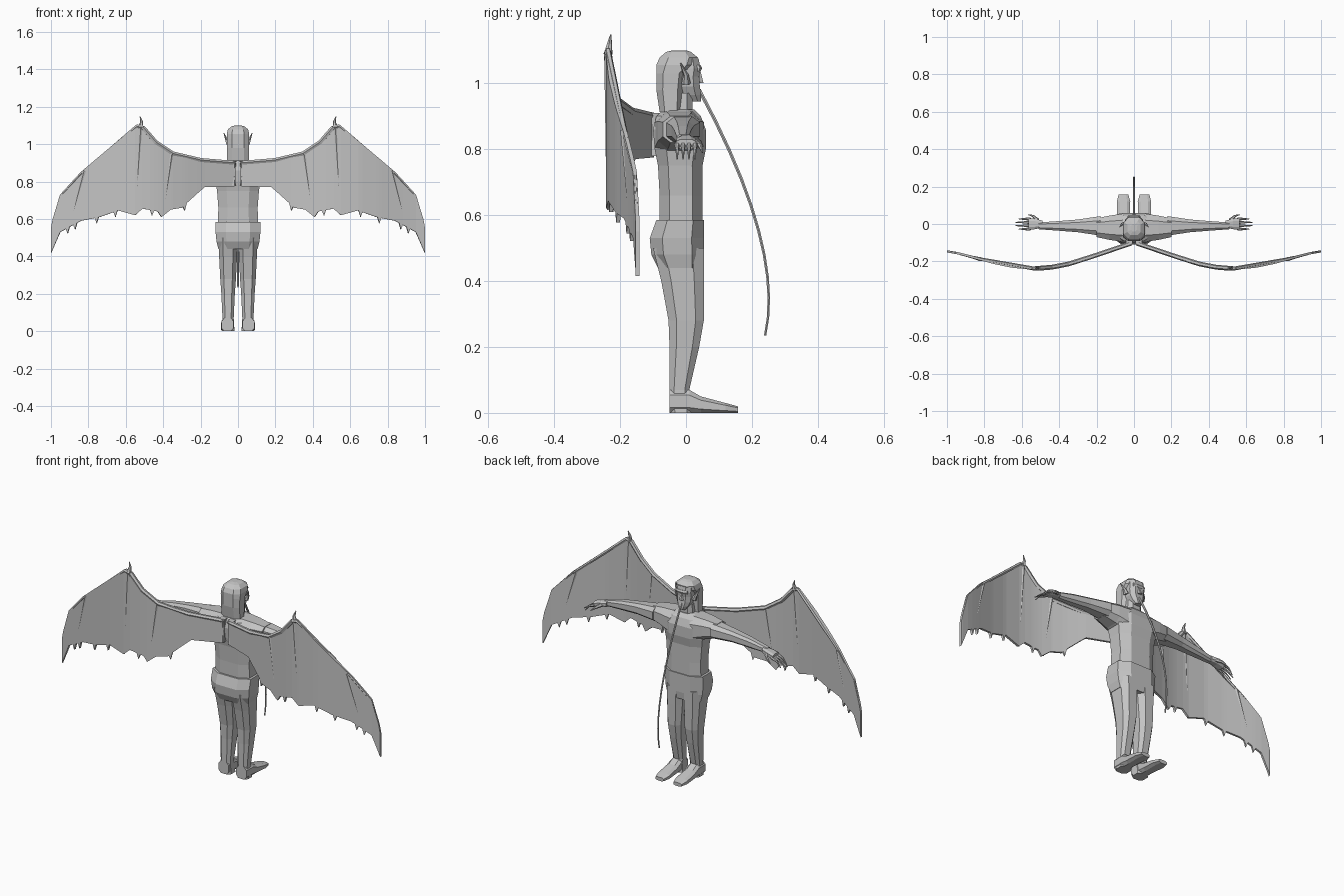
import bpy, bmesh, math
from mathutils import Vector

default_cube = bpy.data.objects.get("Cube")
if default_cube:
    bpy.data.objects.remove(default_cube, do_unlink=True)

GREY = (.55, .55, .55, 1)
grey = bpy.data.materials.new("plain grey")
grey.use_nodes = True
grey.diffuse_color = GREY
grey.node_tree.nodes["Principled BSDF"].inputs["Base Color"].default_value = GREY


def finish(name, bm, mirror, thickness=0):
    bmesh.ops.recalc_face_normals(bm, faces=bm.faces)
    mesh = bpy.data.meshes.new(name)
    bm.to_mesh(mesh)
    bm.free()
    mesh.materials.append(grey)
    part = bpy.data.objects.new(name, mesh)
    bpy.context.collection.objects.link(part)
    if thickness:
        solid = part.modifiers.new("thickness", "SOLIDIFY")
        solid.thickness = thickness
        solid.offset = 0
    if mirror:
        part.modifiers.new("other side", "MIRROR")


def skin(name, rings, mirror):
    """Join rings of points into a closed, faceted tube."""
    bm = bmesh.new()
    loops = [[bm.verts.new(point) for point in ring] for ring in rings]
    for lower, upper in zip(loops, loops[1:]):
        for i in range(len(lower)):
            bm.faces.new((lower[i - 1], lower[i], upper[i], upper[i - 1]))
    bm.faces.new(loops[0])
    bm.faces.new(loops[-1])
    finish(name, bm, mirror)


def circle(sides, turn=0):
    angles = [math.tau * (i + turn) / sides for i in range(sides)]
    return [(math.cos(angle), math.sin(angle)) for angle in angles]


def boxy(value):
    """Push a circle coordinate outward, towards a rounded square."""
    return math.copysign(abs(value / math.cos(math.pi / 8)) ** .7, value)


def loft(name, axis, centre, sections, mirror=False):
    """Each section is (position on axis, half width, lower edge, upper edge)."""
    rings = []
    for position, half, low, high in sections:
        ring = []
        for c, s in circle(8, .5):
            across = centre + half * boxy(c)
            other = (low + high) / 2 + boxy(s) * (high - low) / 2
            ring.append({"x": (position, across, other),
                         "y": (across, position, other),
                         "z": (across, other, position)}[axis])
        rings.append(ring)
    skin(name, rings, mirror)


def limb(name, points, start, end, mirror=True):
    """A thin six-sided rod along the points, tapering evenly."""
    path = [Vector(point) for point in points]
    rings = []
    last = len(path) - 1
    heading = path[1] - path[0]
    turn = heading.to_track_quat("Z", "Y")
    for i, point in enumerate(path):
        ahead = path[min(i + 1, last)] - path[max(i - 1, 0)]
        turn = heading.rotation_difference(ahead) @ turn
        heading = ahead
        radius = start + (end - start) * i / last
        rings.append([point + turn @ Vector((c, s, 0)) * radius for c, s in circle(6)])
    skin(name, rings, mirror)


def along(profile, x):
    """Read a height from a profile of (x, height)."""
    for (left, first), (right, second) in zip(profile, profile[1:]):
        if x <= right:
            return first + (second - first) * (x - left) / (right - left)
    return profile[-1][1]


# Torso, hips and neck
loft("torso", "z", 0, [(.56, .108, -.08, .05), (.66, .105, -.08, .05),
                       (.75, .112, -.085, .05), (.8, .12, -.095, .06),
                       (.86, .125, -.1, .06), (.9, .1, -.09, .045),
                       (.92, .05, -.07, .025)])
loft("hips", "z", 0, [(.44, .105, -.085, .05), (.48, .115, -.105, .055),
                      (.53, .12, -.11, .055), (.585, .12, -.09, .055)])
loft("neck", "z", 0, [(.9, .045, -.06, .02), (.97, .04, -.05, .02)])

# Legs and feet
loft("leg", "z", .053, [(0, .034, -.05, .02), (.07, .03, -.05, .01),
                        (.2, .036, -.05, .04), (.28, .042, -.053, .054),
                        (.4, .048, -.075, .055), (.5, .052, -.1, .055)], True)
loft("foot", "y", .056, [(-.05, .032, 0, .07), (.01, .033, 0, .07),
                         (.045, .034, 0, .05), (.12, .036, 0, .03),
                         (.157, .026, 0, .02)], True)

# Arms, palms and fingers
loft("shoulder", "x", -.02, [(.06, .075, .77, .915), (.13, .065, .8, .91),
                             (.2, .05, .82, .9)], True)
loft("arm", "x", -.01, [(.18, .052, .82, .9), (.3, .034, .825, .885),
                        (.4, .026, .82, .87), (.51, .018, .815, .845)], True)
loft("palm", "x", 0, [(.49, .018, .815, .845), (.53, .028, .81, .84),
                      (.565, .03, .8, .83)], True)
for i, finger in enumerate(("little", "ring", "middle", "index")):
    y = (i - 1.5) * .018
    reach = .615 + .02 * (i in (1, 2))
    limb(finger + "_finger", [(.555, y, .815), (.59, y, .8), (reach, y, .77)], .009, .002)
limb("thumb", [(.515, .02, .825), (.54, .043, .81), (.565, .05, .79)], .011, .002)

# Head
loft("hair", "z", 0, [(.913, .058, -.08, -.012), (.98, .058, -.09, -.006),
                      (1.03, .06, -.09, 0), (1.055, .06, -.09, .03),
                      (1.078, .054, -.08, .036), (1.095, .036, -.06, .015),
                      (1.1, .015, -.04, 0)])
loft("face", "z", 0, [(.945, .018, 0, .046), (.965, .032, -.03, .046),
                      (.99, .043, -.04, .042), (1.02, .046, -.04, .04),
                      (1.045, .047, -.04, .044), (1.075, .045, -.04, .038)])
loft("brow", "z", 0, [(1.036, .034, .02, .044), (1.046, .036, .02, .049),
                      (1.056, .034, .02, .044)])
limb("nose", [(0, .042, 1), (0, .04, 1.035)], .013, .005, False)
limb("ear", [(.05, 0, 1), (.062, 0, 1.025), (.076, -.016, 1.06)], .014, .002)

# Long thin tongue that hangs from the mouth in one curve
mouth, bend, tip = Vector((0, .04, .98)), Vector((0, .3, .5)), Vector((0, .24, .235))
steps = [i / 10 for i in range(11)]
limb("tongue", [mouth.lerp(bend, t).lerp(bend.lerp(tip, t), t) for t in steps],
     .006, .004, False)

# Wing outline: arched upper edge, and a lower edge with scallops and tears
upper_edge = [(.015, .91), (.2, .925), (.35, .96), (.44, 1.02), (.51, 1.1),
              (.54, 1.105), (.84, .85), (.95, .73), (.99, .6), (1, .55)]
lower_edge = [(.015, .775), (.18, .77), (.22, .735), (.27, .69), (.3, .66), (.36, .65),
              (.41, .61), (.43, .64), (.51, .655), (.55, .62), (.64, .645), (.74, .61),
              (.84, .59), (.95, .53), (1, .415)]
tears = [.285, .46, .655, .755, .87, .91]
TEAR = .01


def on_wing(x, z):
    """Wings sweep backward to their middle, then forward to their tips."""
    sweep = abs(math.sin(math.pi * x)) ** 1.3
    return (x, -.1 - .047 * x - .113 * sweep, z)


def torn_height(x):
    nearest = min(abs(x - tear) for tear in tears)
    return along(lower_edge, x) - 3 * max(0, TEAR - nearest)


# Wing membrane
columns = {x for x, z in upper_edge + lower_edge}
columns |= {tear + shift for tear in tears for shift in (-TEAR, 0, TEAR)}
bm = bmesh.new()
previous = None
for x in sorted(columns):
    column = [bm.verts.new(on_wing(x, z)) for z in (along(upper_edge, x), torn_height(x))]
    if previous:
        bm.faces.new(previous + column[::-1])
    previous = column
finish("wing_membrane", bm, True, .012)

# Wing bones, claw and root
LOWERED = .01
edge = [on_wing(x, z - LOWERED) for x, z in upper_edge]
limb("wing_arm_bone", edge[:5], .012, .013)
limb("wing_leading_bone", edge[4:9], .013, .003)
for name, head, foot in (("inner", .355, .4), ("middle", .52, .548), ("outer", .82, .9)):
    limb(name + "_wing_bone", [on_wing(head, along(upper_edge, head) - LOWERED),
                               on_wing(foot, along(lower_edge, foot))], .011, .004)
limb("wing_claw", [(.52, -.236, 1.09), (.515, -.232, 1.12), (.524, -.228, 1.148)],
     .014, .002)
loft("wing_root", "z", .026, [(.78, .014, -.115, -.08), (.84, .01, -.11, -.08),
                              (.91, .017, -.115, -.07)], True)
